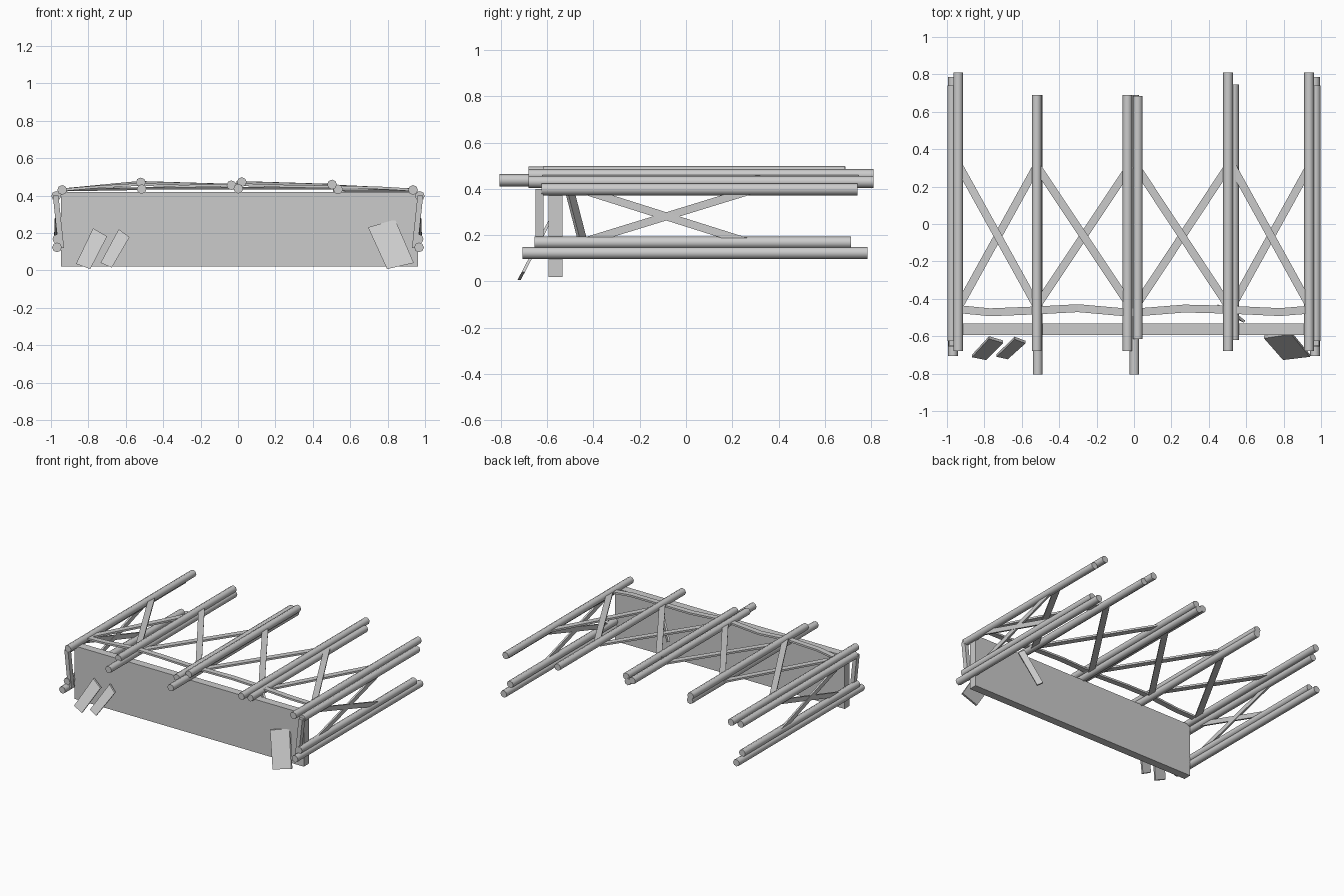
import bpy, bmesh
from math import pi
from mathutils import Vector

if "Cube" in bpy.data.objects:
    bpy.data.objects.remove(bpy.data.objects["Cube"])


def mesh_object(name, verts, faces):
    me = bpy.data.meshes.new(name)
    bm = bmesh.new()
    vs = [bm.verts.new(v) for v in verts]
    for f in faces:
        bm.faces.new([vs[i] for i in f])
    bmesh.ops.recalc_face_normals(bm, faces=bm.faces)
    bm.to_mesh(me)
    bm.free()
    ob = bpy.data.objects.new(name, me)
    bpy.context.collection.objects.link(ob)
    return ob


def pole(name, x, z, y0, y1, r=0.026):
    bpy.ops.mesh.primitive_cylinder_add(vertices=8, radius=r, depth=y1 - y0,
        location=(x, (y0 + y1) / 2, z), rotation=(pi / 2, 0, 0))
    bpy.context.object.name = name
    bpy.ops.object.shade_smooth_by_angle(angle=pi / 3)


def strip(name, pts, normal, w=0.042, t=0.014):
    """Flat lath following pts, lying square to normal."""
    pts = [Vector(p) for p in pts]
    n = Vector(normal).normalized()
    verts, faces = [], []
    for i, p in enumerate(pts):
        d = pts[min(i + 1, len(pts) - 1)] - pts[max(i - 1, 0)]
        s = d.cross(n).normalized() * w / 2
        h = n * t / 2
        verts += [p + s + h, p - s + h, p - s - h, p + s - h]
    for i in range(len(pts) - 1):
        a = 4 * i
        faces += [(a + k, a + (k + 1) % 4, a + 4 + (k + 1) % 4, a + 4 + k) for k in range(4)]
    e = len(verts) - 4
    faces += [(0, 1, 2, 3), (e, e + 1, e + 2, e + 3)]
    return mesh_object(name, verts, faces)


# front board
bpy.ops.mesh.primitive_cube_add(size=1, location=(0.008, -0.563, 0.219))
board = bpy.context.object
board.name = "front_board"
board.scale = (1.91, 0.06, 0.398)

# roof poles: x, z, y start, y end
for i, p in enumerate([
        (-0.94, 0.43, -0.68, 0.81), (-0.52, 0.47, -0.68, 0.69), (-0.515, 0.435, -0.805, 0.69),
        (-0.035, 0.455, -0.68, 0.69), (0.002, 0.437, -0.805, 0.69), (0.02, 0.472, -0.615, 0.685),
        (0.503, 0.459, -0.68, 0.81), (0.535, 0.433, -0.62, 0.745), (0.936, 0.43, -0.68, 0.81)]):
    pole(f"roof_pole_{i}", *p)

# side walls: poles, crossed laths and front posts
for s, side in ((-1, "left"), (1, "right")):
    pole(f"{side}_eave_pole", s * 0.972, 0.398, -0.625, 0.74)
    pole(f"{side}_middle_pole", s * 0.966, 0.168, -0.655, 0.712)
    pole(f"{side}_lower_pole", s * 0.968, 0.123, -0.707, 0.785)
    strip(f"{side}_rising_lath", [(s * 0.963, -0.44, 0.172), (s * 0.975, 0.28, 0.393)], (1, 0, 0), 0.034)
    strip(f"{side}_falling_lath", [(s * 0.968, -0.44, 0.393), (s * 0.976, 0.26, 0.172)], (1, 0, 0), 0.034)
    strip(f"{side}_front_post", [(s * 0.975, -0.633, 0.4), (s * 0.945, -0.633, 0.12)], (1, 0, 0), 0.035, 0.03)

# crossed roof laths in each bay: x and z at both ends, for each lath
bays = [(-0.935, 0.43, -0.52, 0.47, 0.437), (-0.52, 0.47, -0.02, 0.455, 0.44),
        (0.01, 0.47, 0.505, 0.455, 0.44), (0.525, 0.45, 0.94, 0.43, 0.425)]
for i, (xa, za, xb, zb, zlow) in enumerate(bays):
    strip(f"roof_lath_{i}_a", [(xa, 0.31, za), (xb, -0.44, zb)], (0, 0, 1))
    strip(f"roof_lath_{i}_b", [(xa, -0.44, min(za, zlow)), (xb, 0.31, zlow)], (0, 0, 1))

# bent cross lath just behind the board
strip("bent_cross_lath", [(-0.94, -0.455, 0.43), (-0.77, -0.472, 0.445), (-0.52, -0.462, 0.46),
      (-0.3, -0.45, 0.45), (-0.05, -0.472, 0.455), (0.02, -0.472, 0.458), (0.27, -0.452, 0.45),
      (0.5, -0.458, 0.447), (0.78, -0.471, 0.44), (0.94, -0.458, 0.43)], (0, 0, 1), 0.042)

# loose lath hanging behind the board
strip("hanging_lath", [(0.575, -0.51, 0.42), (0.46, -0.448, 0.18)], (0.55, 0.7, 0.0), 0.045)

# loose slats leaning on the board
slats = [[(-0.866, 0.035), (-0.79, 0.007), (-0.7, 0.182), (-0.775, 0.225)],
         [(-0.735, 0.04), (-0.675, 0.015), (-0.58, 0.178), (-0.638, 0.22)],
         [(0.695, 0.23), (0.84, 0.272), (0.94, 0.04), (0.797, 0.007)]]
for i, q in enumerate(slats):
    v = [(x, -0.731 + 0.52 * z + dy, z) for dy in (0, 0.014) for x, z in q]
    mesh_object(f"leaning_slat_{i}", v, [(0, 1, 2, 3), (4, 5, 6, 7)] +
                [(k, (k + 1) % 4, (k + 1) % 4 + 4, k + 4) for k in range(4)])
